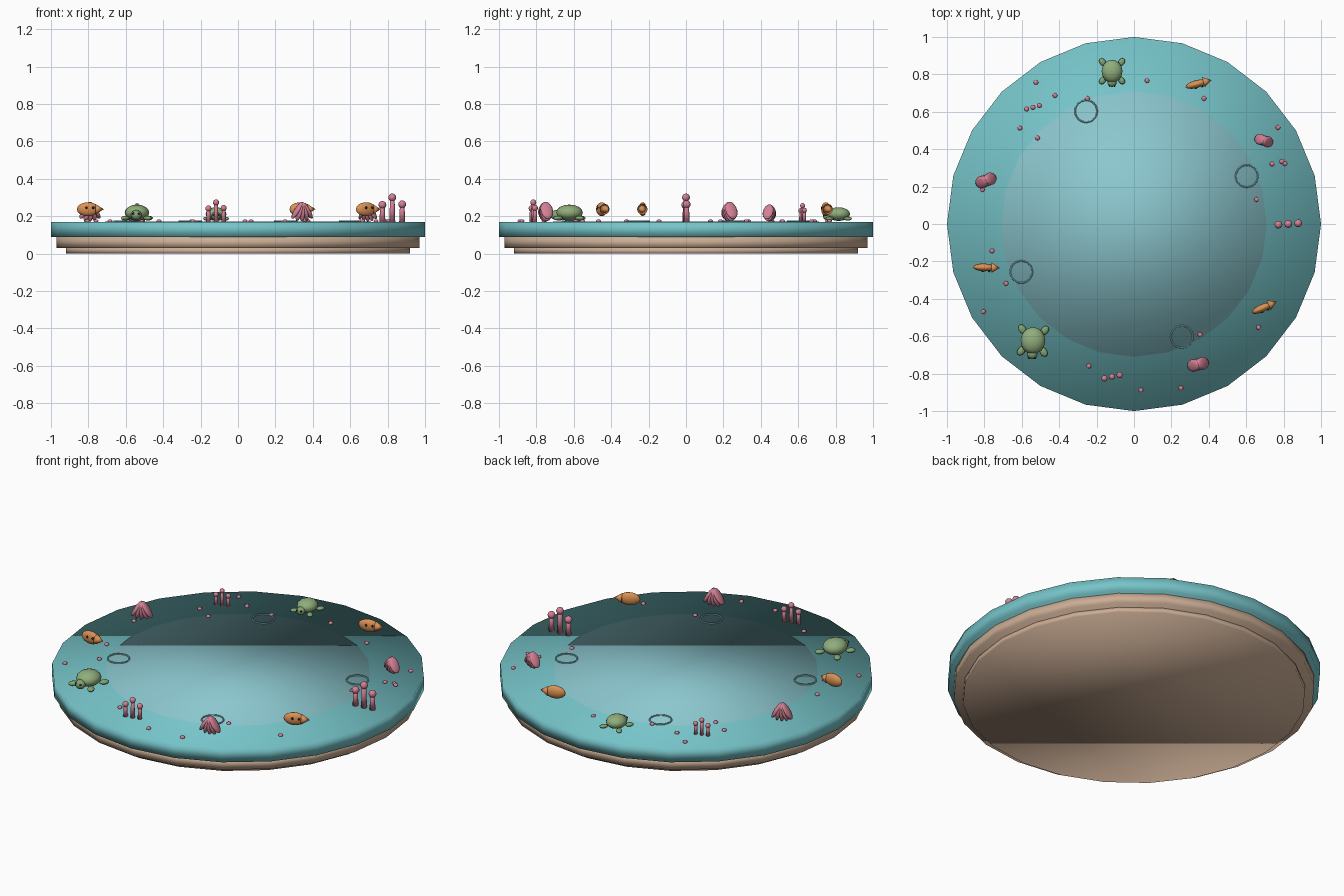
import bpy, bmesh
from math import radians, sin, cos, pi
from mathutils import Matrix, Vector, Euler

if "Cube" in bpy.data.objects:
    bpy.data.objects.remove(bpy.data.objects["Cube"])


def material(name, rgb):
    m = bpy.data.materials.new(name)
    m.diffuse_color = (*rgb, 1)
    m.use_nodes = True
    m.node_tree.nodes["Principled BSDF"].inputs["Base Color"].default_value = m.diffuse_color
    return m


TEAL = material("teal", (0.18, 0.55, 0.58))
WATER = material("water", (0.26, 0.57, 0.62))
SAND = material("sand", (0.60, 0.42, 0.30))
GREEN = material("green", (0.22, 0.37, 0.17))
OLIVE = material("olive", (0.28, 0.42, 0.20))
ORANGE = material("orange", (0.70, 0.28, 0.09))
PINK = material("pink", (0.65, 0.22, 0.30))
DARK = material("dark", (0.02, 0.02, 0.02))

TOP = 0.17  # height of the platform surface


def finish(bm, name, mat, matrix=Matrix()):
    for f in bm.faces:
        f.smooth = True
    mesh = bpy.data.meshes.new(name)
    bm.to_mesh(mesh)
    bm.free()
    mesh.materials.append(mat)
    ob = bpy.data.objects.new(name, mesh)
    ob.matrix_world = matrix
    bpy.context.collection.objects.link(ob)
    return ob


def ball(bm, loc, size, rot=(0, 0, 0), seg=12):
    m = Matrix.LocRotScale(Vector(loc), Euler(rot), Vector(size))
    bmesh.ops.create_uvsphere(bm, u_segments=seg, v_segments=8, radius=1, matrix=m)


def cone(bm, loc, r1, r2, depth, rot=(0, 0, 0), seg=12):
    m = Matrix.LocRotScale(Vector(loc), Euler(rot), None)
    bmesh.ops.create_cone(bm, cap_ends=True, segments=seg, radius1=r1,
                          radius2=r2, depth=depth, matrix=m)


def disc(name, mat, r, z0, z1):
    bm = bmesh.new()
    cone(bm, (0, 0, (z0 + z1) / 2), r, r, z1 - z0, seg=24)
    finish(bm, name, mat)


def eyes(name, x, y, z, r, matrix):
    bm = bmesh.new()
    for s in (-1, 1):
        ball(bm, (s * x, y, z), (r, r, r), seg=8)
    finish(bm, name, DARK, matrix)


# Stepped round platform
disc("base_step", SAND, 0.92, 0, 0.03)
disc("sand_step", SAND, 0.97, 0.03, 0.088)
disc("rim_plate", TEAL, 1.0, 0.088, TOP)
disc("water_disc", WATER, 0.71, 0.14, TOP + 0.002)


def coral(matrix):
    bm = bmesh.new()
    for x, h in ((-0.053, 0.09), (0, 0.13), (0.053, 0.093)):
        cone(bm, (x, 0, h / 2), 0.016, 0.012, h)
        ball(bm, (x, 0, h), (0.021, 0.021, 0.021))
    finish(bm, "coral", PINK, matrix)


def scallop(matrix):
    # five ribs fanned out from a shared top point
    bm = bmesh.new()
    for i in range(-2, 3):
        a = i * radians(16)
        ball(bm, (-sin(a) * 0.052, 0, 0.105 - cos(a) * 0.052),
             (0.014, 0.034, 0.053), (0, a, 0))
    finish(bm, "scallop_shell", PINK, matrix)


def fish(matrix):
    bm = bmesh.new()
    ball(bm, (-0.01, 0, 0.067), (0.06, 0.021, 0.037))
    finish(bm, "fish_body", ORANGE, matrix)
    bm = bmesh.new()
    cone(bm, (0.052, 0, 0.067), 0.028, 0, 0.045, (0, pi / 2, 0))
    finish(bm, "fish_tail", ORANGE, matrix)
    eyes("fish_eyes", 0.018, -0.019, 0.075, 0.0065, matrix)


def turtle(matrix):
    bm = bmesh.new()
    ball(bm, (0, 0, 0.047), (0.064, 0.07, 0.042), seg=16)
    finish(bm, "turtle_shell", OLIVE, matrix)
    bm = bmesh.new()
    for sx in (-1, 1):
        for sy in (-1, 1):
            ball(bm, (sx * 0.058, sy * 0.056, 0.019), (0.019, 0.027, 0.012),
                 (0, 0, -sx * sy * radians(35)))
    ball(bm, (0, -0.07, 0.035), (0.028, 0.027, 0.026))
    finish(bm, "turtle_head_and_flippers", GREEN, matrix)
    eyes("turtle_eyes", 0.015, -0.09, 0.042, 0.006, matrix)


# Eleven sea creatures evenly spaced round the rim: (turn in degrees, scale)
makers = (coral, scallop, fish, turtle)
poses = ((4, 1), (-18, 0.87), (15, 1), (0, 0.87), (15, 0.66), (22, 1),
         (-2, 1), (-3, 1.03), (12, 0.79), (14, 1), (24, 1))
for i, (turn, scale) in enumerate(poses):
    a = i * 2 * pi / len(poses)
    makers[i % 4](Matrix.Translation((0.825 * cos(a), 0.825 * sin(a), TOP))
                  @ Matrix.Rotation(radians(turn), 4, 'Z')
                  @ Matrix.Scale(scale, 4))

# Thin ripple rings near the water's edge
for k in range(4):
    a = radians(23 + 90 * k)
    bpy.ops.mesh.primitive_torus_add(
        major_segments=24, minor_segments=6, major_radius=0.059, minor_radius=0.004,
        location=(0.655 * cos(a), 0.655 * sin(a), TOP + 0.004))
    ring = bpy.context.object
    ring.name = "ripple_ring"
    ring.data.materials.append(WATER)
    bpy.ops.object.shade_smooth()

# Scattered pebbles
pebbles = ((-.524, .757), (-.422, .687), (-.61, .513), (-.516, .46), (.07, .767),
           (-.249, .671), (.374, .671), (.77, .516), (.738, .321), (.79, .334),
           (.807, .323), (.655, .131), (.666, -.553), (.353, -.591), (.251, -.877),
           (.037, -.888), (-.241, -.759), (-.805, -.468), (-.684, -.318),
           (-.759, -.144), (-.81, .184))
bm = bmesh.new()
for x, y in pebbles:
    ball(bm, (x, y, TOP + 0.004), (0.013, 0.013, 0.009), seg=8)
finish(bm, "pebbles", PINK)
